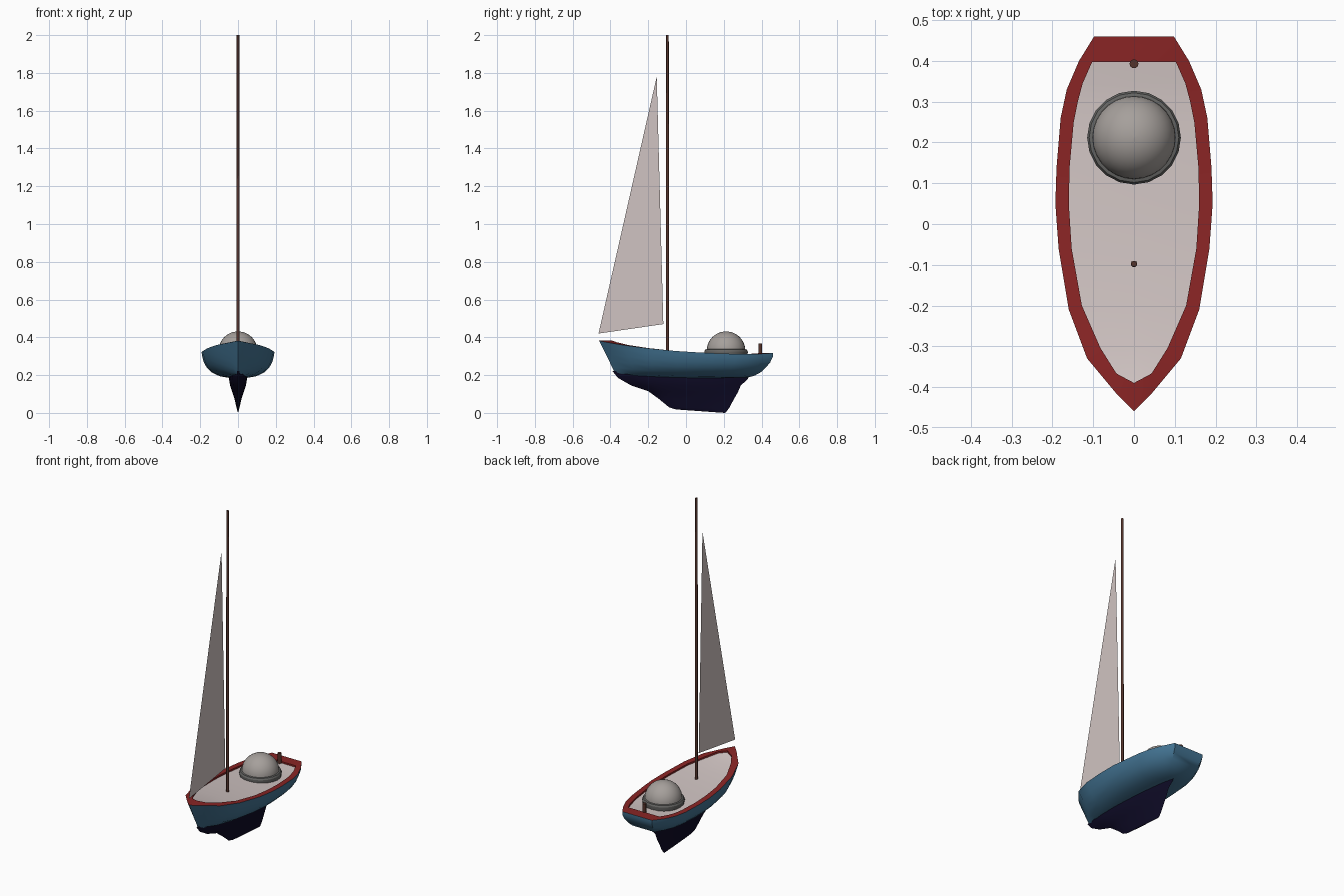
import bpy, bmesh, math
from mathutils import Vector

if "Cube" in bpy.data.objects:
    bpy.data.objects.remove(bpy.data.objects["Cube"])


def material(name, rgb):
    m = bpy.data.materials.new(name)
    m.diffuse_color = (*rgb, 1)
    m.use_nodes = True
    m.node_tree.nodes["Principled BSDF"].inputs["Base Color"].default_value = m.diffuse_color
    return m


BLUE = material("hull blue", (0.055, 0.17, 0.285))
NAVY = material("keel navy", (0.004, 0.003, 0.018))
RED = material("rail red", (0.25, 0.018, 0.018))
CREAM = material("deck cream", (0.63, 0.55, 0.54))
GREY = material("dome grey", (0.38, 0.35, 0.33))
DARK = material("ring grey", (0.13, 0.13, 0.125))
WOOD = material("mast brown", (0.09, 0.033, 0.024))


def finish(bm, name, mat, angle=35, ref=None):
    bmesh.ops.remove_doubles(bm, verts=bm.verts, dist=0.0005)
    bmesh.ops.recalc_face_normals(bm, faces=bm.faces)
    bm.normal_update()
    if ref is not None:  # make open shells face away from a reference point
        r = Vector(ref)
        if sum(f.normal.dot(f.calc_center_median() - r) * f.calc_area() for f in bm.faces) < 0:
            bmesh.ops.reverse_faces(bm, faces=bm.faces)
    me = bpy.data.meshes.new(name)
    bm.to_mesh(me)
    bm.free()
    me.materials.append(mat)
    ob = bpy.data.objects.new(name, me)
    bpy.context.collection.objects.link(ob)
    bpy.ops.object.select_all(action='DESELECT')
    ob.select_set(True)
    bpy.context.view_layer.objects.active = ob
    bpy.ops.object.shade_smooth_by_angle(angle=math.radians(angle))
    return ob


def loft(rows, closed=True, caps=False):
    bm = bmesh.new()
    vs = [[bm.verts.new(p) for p in r] for r in rows]
    n = len(rows[0])
    for a, b in zip(vs, vs[1:]):
        for i in range(n if closed else n - 1):
            j = (i + 1) % n
            bm.faces.new((a[i], a[j], b[j], b[i]))
    if caps:
        bm.faces.new(vs[0])
        bm.faces.new(vs[-1])
    return bm


def mirror_loop(half):
    """Starboard side bow to stern, then the port side back."""
    return half + [(-x, y, z) for x, y, z in reversed(half)]


# Stations bow to stern: rail y, half width, height, inner y, inner half width
ST = [(-.46, 0, .382, -.39, 0), (-.42, .04, .374, -.367, .043),
      (-.33, .115, .359, -.305, .082), (-.21, .16, .343, -.2, .128),
      (-.06, .185, .328, -.06, .153), (.05, .193, .321, .05, .16),
      (.14, .19, .316, .14, .158), (.26, .18, .312, .25, .148),
      (.33, .165, .311, .30, .138), (.40, .135, .313, .345, .126),
      (.46, .098, .317, .397, .103)]

# Hull: waterline loops (width factor, depth factor, stern y)
rows = []
for f, g, ys in [(1, 0, .46), (.985, .15, .46), (.94, .38, .446), (.86, .58, .425),
                 (.73, .77, .40), (.5, .92, .365), (.25, .98, .34), (0, 1, .325)]:
    yb = -.46 + .09 * g
    half = []
    for y, w, z, _, _ in ST:
        u = (y + .46) / .92
        bottom = .18 + .02 * (1 - u) ** 3 + .008 * u ** 3
        half.append((w * f, yb + u * (ys - yb), z + (bottom - z) * g))
    rows.append(mirror_loop(half))
finish(loft(rows), "hull", BLUE, 40, (0, 0, .3))

# Rail: flat top and short inner wall
DROP = .01
outer = mirror_loop([(w, y, z) for y, w, z, _, _ in ST])
inner = mirror_loop([(iw, iy, z) for _, _, z, iy, iw in ST])
low = [(x, y, z - DROP) for x, y, z in inner]
finish(loft([outer, inner, low]), "rail", RED, 35, (0, 0, -5))

# Deck: slightly cambered strips
rows = []
for i, (_, _, z, iy, iw) in enumerate(ST):
    c = .013 if i == len(ST) - 1 else 0
    rows.append([(iw, iy, z - DROP), (0, iy + c, z - DROP + .02 * iw), (-iw, iy, z - DROP)])
finish(loft(rows, closed=False), "deck", CREAM, 35, (0, 0, -5))

# Keel: lens shaped layers (front z, back z, front y, back y, half width)
rows = []
for zf, zb, y0, y1, w in [(.222, .2, -.39, .335, .045), (.185, .18, -.36, .328, .048),
                          (.145, .145, -.29, .29, .042), (.115, .11, -.2, .275, .031),
                          (.075, .07, -.145, .252, .018), (.03, .025, -.09, .228, .008),
                          (.02, .004, -.06, .212, .004), (.018, 0, -.05, .205, .002)]:
    half = [(w * math.sin(math.pi * t ** .8) ** .7 if 0 < t < 1 else 0,
             y0 + (y1 - y0) * t, zf + (zb - zf) * t) for t in [k / 10 for k in range(11)]]
    rows.append(half + [(-x, y, z) for x, y, z in reversed(half[1:-1])])
finish(loft(rows, caps=True), "keel", NAVY, 35)


def lathe(name, mat, y, profile, sides, angle=40):
    rows = [[(r * math.cos(2 * math.pi * k / sides), y + r * math.sin(2 * math.pi * k / sides), z)
             for k in range(sides)] for r, z in profile]
    return finish(loft(rows, caps=True), name, mat, angle)


# Cabin dome and its ring
lathe("dome_ring", DARK, .212, [(.112, .3), (.115, .318), (.115, .326), (.11, .335), (.1, .338)], 20, 25)
lathe("dome", GREY, .212, [(.102 * math.cos(a), .331 + .1 * math.sin(a))
                           for a in [math.pi / 2 * k / 10 for k in range(10)] + [1.566]], 28)

# Mast and tiller post
lathe("mast", WOOD, -.098, [(.008, .3), (.007, 2.0)], 10)
lathe("stern_post", WOOD, .393, [(.011, .3), (.011, .368)], 10)

# Sail: single flat triangle
bm = bmesh.new()
bm.faces.new([bm.verts.new((0, y, z)) for y, z in [(-.463, .42), (-.12, .47), (-.155, 1.78)]])
finish(bm, "sail", CREAM, 30, (-5, 0, 1))
